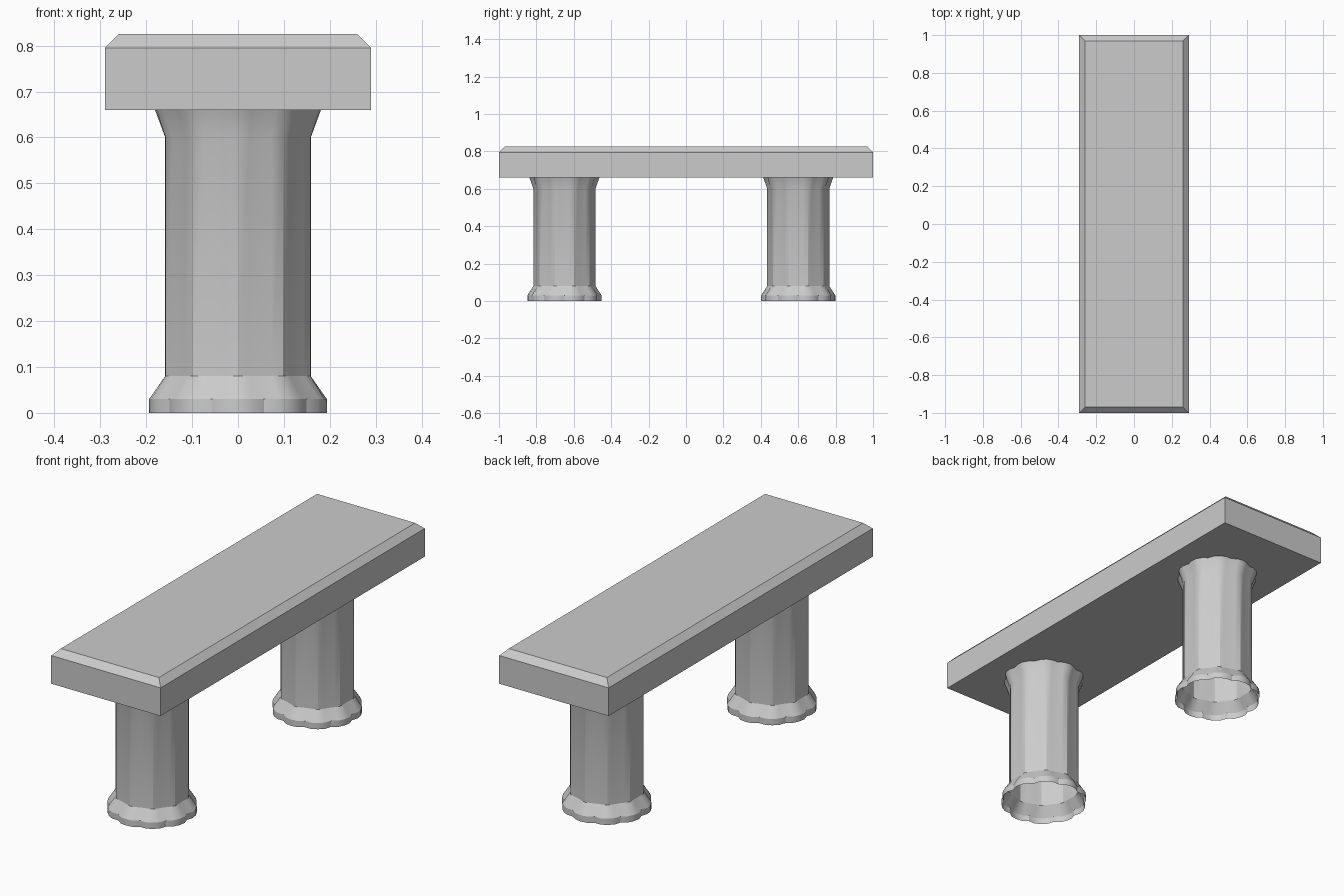
import bpy, bmesh
from math import cos, sin, pi

if "Cube" in bpy.data.objects:
    bpy.data.objects.remove(bpy.data.objects["Cube"])

LOBES, STEPS = 10, 4
# (height, ridge radius, shoulder radius, valley radius)
PROFILE = [(0.0, 0.198, 0.196, 0.184), (0.03, 0.198, 0.196, 0.184),
           (0.08, 0.166, 0.1605, 0.157), (0.60, 0.166, 0.1605, 0.157),
           (0.66, 0.187, 0.183, 0.173)]


def finish(bm, name):
    bmesh.ops.recalc_face_normals(bm, faces=bm.faces)
    me = bpy.data.meshes.new(name)
    bm.to_mesh(me)
    bm.free()
    ob = bpy.data.objects.new(name, me)
    bpy.context.collection.objects.link(ob)
    return ob


# Seat slab with chamfered top edge
bm = bmesh.new()
bmesh.ops.create_cube(bm, size=1)
for v in bm.verts:
    v.co = (v.co.x * 0.58, v.co.y * 2, 0.7425 + v.co.z * 0.165)
top = [e for e in bm.edges if all(v.co.z > 0.8 for v in e.verts)]
bmesh.ops.bevel(bm, geom=top, offset=0.03, segments=1, affect='EDGES')
finish(bm, "seat")


# Scalloped column, open at both ends
def leg(name, y):
    bm = bmesh.new()
    n = LOBES * STEPS
    rings = []
    for z, ridge, shoulder, valley in PROFILE:
        radii = (ridge, shoulder, valley, shoulder)
        rings.append([bm.verts.new((radii[i % 4] * cos(pi / 2 + 2 * pi * i / n),
                                    y + radii[i % 4] * sin(pi / 2 + 2 * pi * i / n), z))
                      for i in range(n)])
    for a, b in zip(rings, rings[1:]):
        for i in range(n):
            j = (i + 1) % n
            bm.faces.new((a[i], a[j], b[j], b[i]))
    ob = finish(bm, name)
    bpy.ops.object.select_all(action='DESELECT')
    ob.select_set(True)
    bpy.context.view_layer.objects.active = ob
    bpy.ops.object.shade_smooth_by_angle(angle=pi / 6)


leg("front_leg", -0.65)
leg("back_leg", 0.60)
